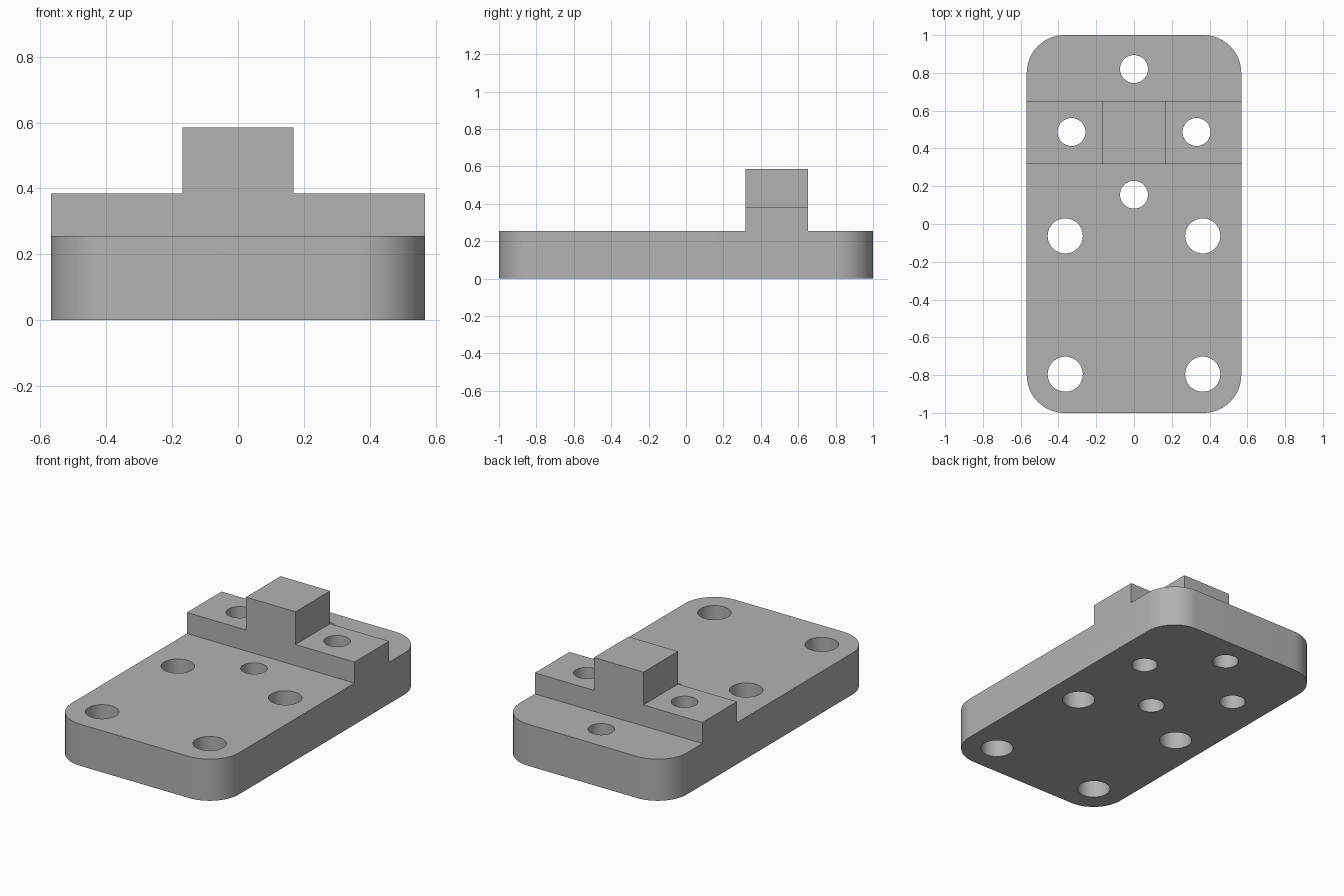
import bpy, bmesh, math

if "Cube" in bpy.data.objects:
    bpy.data.objects.remove(bpy.data.objects["Cube"])

grey = bpy.data.materials.new("light grey")
grey.diffuse_color = (0.45, 0.45, 0.45, 1)
grey.use_nodes = True
grey.node_tree.nodes["Principled BSDF"].inputs["Base Color"].default_value = grey.diffuse_color

HALF_X, HALF_Y, CORNER = 0.568, 1.0, 0.2
PLATE_TOP, STEP_TOP, BLOCK_TOP = 0.255, 0.384, 0.585
BAR_FRONT, BAR_BACK, BLOCK_HALF = 0.317, 0.652, 0.168


def extrude(name, outline, start, vector):
    """Solid made by sweeping a flat outline along a vector."""
    bm = bmesh.new()
    face = bm.faces.new([bm.verts.new(start(a, b)) for a, b in outline])
    swept = bmesh.ops.extrude_face_region(bm, geom=[face])["geom"]
    bmesh.ops.translate(bm, vec=vector,
                        verts=[v for v in swept if isinstance(v, bmesh.types.BMVert)])
    bmesh.ops.recalc_face_normals(bm, faces=bm.faces)
    mesh = bpy.data.meshes.new(name)
    bm.to_mesh(mesh)
    bm.free()
    mesh.materials.append(grey)
    obj = bpy.data.objects.new(name, mesh)
    bpy.context.collection.objects.link(obj)
    return obj


def boolean(target, tool, operation):
    mod = target.modifiers.new(tool.name, "BOOLEAN")
    mod.object, mod.operation, mod.solver = tool, operation, "EXACT"
    bpy.context.view_layer.objects.active = target
    bpy.ops.object.modifier_apply(modifier=mod.name)
    bpy.data.objects.remove(tool)


# Base plate with rounded corners
outline = []
for quarter, (sx, sy) in enumerate([(1, 1), (-1, 1), (-1, -1), (1, -1)]):
    for i in range(17):
        a = math.radians(90 * quarter + 90 * i / 16)
        outline.append((sx * (HALF_X - CORNER) + CORNER * math.cos(a),
                        sy * (HALF_Y - CORNER) + CORNER * math.sin(a)))
plate = extrude("mounting_plate", outline, lambda x, y: (x, y, 0), (0, 0, PLATE_TOP))

# Stepped cross bar with the tall centre block
step = [(-HALF_X, 0.1), (HALF_X, 0.1), (HALF_X, STEP_TOP), (BLOCK_HALF, STEP_TOP),
        (BLOCK_HALF, BLOCK_TOP), (-BLOCK_HALF, BLOCK_TOP),
        (-BLOCK_HALF, STEP_TOP), (-HALF_X, STEP_TOP)]
bar = extrude("stepped_bar", step, lambda x, z: (x, BAR_FRONT, z),
              (0, BAR_BACK - BAR_FRONT, 0))
boolean(plate, bar, "UNION")

# Through holes: four small around the block, four large in the plate
holes = [(0, 0.82, 0.074), (0, 0.155, 0.074)]
for side in (-1, 1):
    holes += [(side * 0.331, 0.487, 0.074),
              (side * 0.364, -0.063, 0.093), (side * 0.364, -0.795, 0.093)]
for x, y, r in holes:
    circle = [(x + r * math.cos(math.tau * i / 48), y + r * math.sin(math.tau * i / 48))
              for i in range(48)]
    drill = extrude("hole_cutter", circle, lambda a, b: (a, b, -0.1), (0, 0, 0.8))
    boolean(plate, drill, "DIFFERENCE")

# Smooth the curved walls, keep the edges crisp
bpy.ops.object.select_all(action="DESELECT")
plate.select_set(True)
bpy.context.view_layer.objects.active = plate
bpy.ops.object.shade_smooth_by_angle(angle=math.radians(30))
